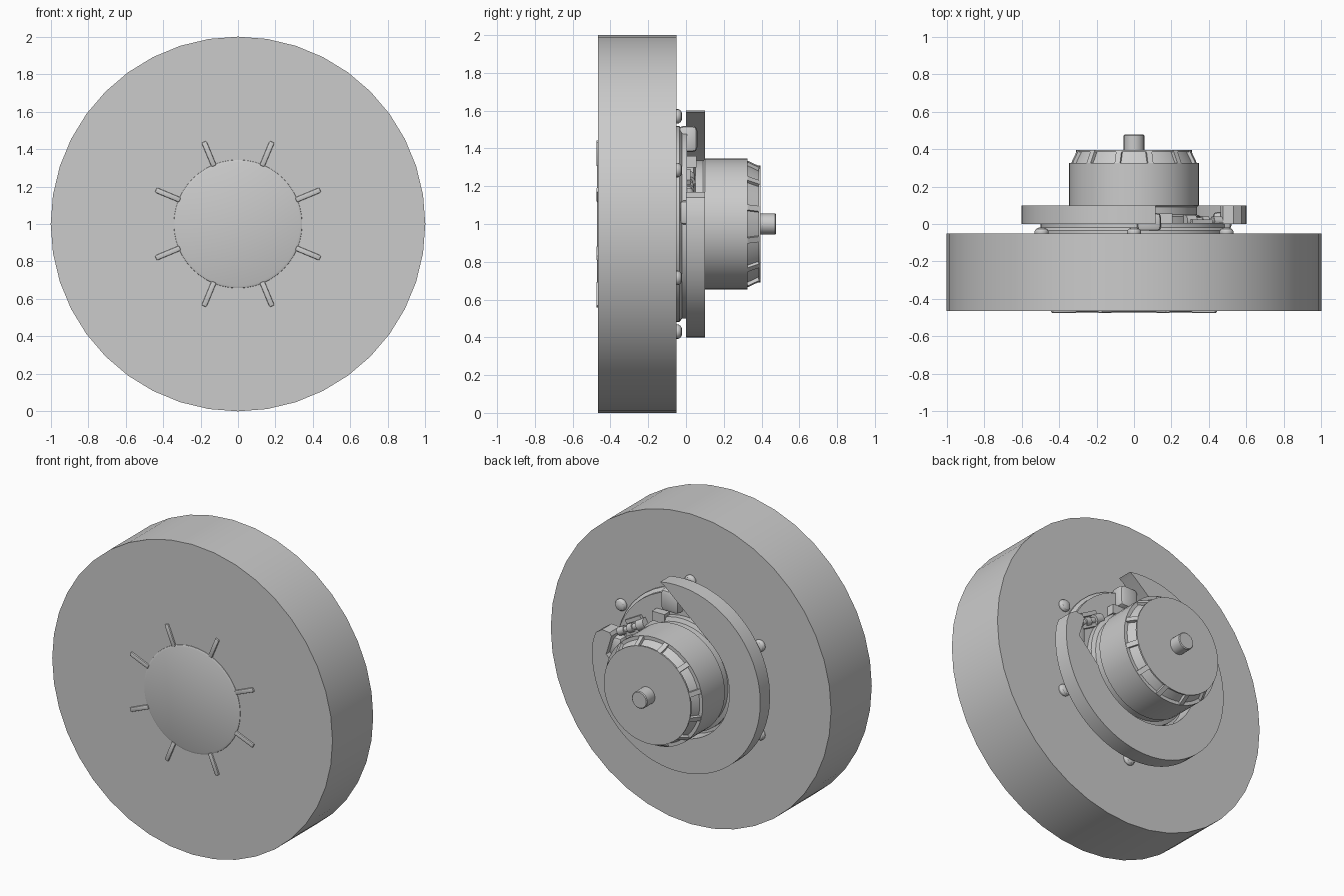
import bpy, bmesh, math
from mathutils import Matrix, Vector

cube = bpy.data.objects.get("Cube")
if cube:
    bpy.data.objects.remove(cube)

grey = bpy.data.materials.new("plain grey")
grey.use_nodes = True
grey.diffuse_color = (0.6, 0.6, 0.6, 1)
grey.node_tree.nodes["Principled BSDF"].inputs["Base Color"].default_value = (0.6, 0.6, 0.6, 1)


def finish(name, bm, smooth=True):
    bmesh.ops.recalc_face_normals(bm, faces=bm.faces)
    mesh = bpy.data.meshes.new(name)
    bm.to_mesh(mesh)
    bm.free()
    mesh.materials.append(grey)
    ob = bpy.data.objects.new(name, mesh)
    bpy.context.collection.objects.link(ob)
    if smooth:
        bpy.ops.object.select_all(action='DESELECT')
        ob.select_set(True)
        bpy.context.view_layer.objects.active = ob
        bpy.ops.object.shade_smooth_by_angle(angle=math.radians(30))
    return ob


def lathe(name, profile, segs, matrix=None):
    """Closed turned solid: (radius, depth) rings around the y axis at wheel height."""
    bm = bmesh.new()
    rings = []
    for r, y in profile:
        rings.append([bm.verts.new((r * math.cos(a), y, r * math.sin(a)))
                      for a in (2 * math.pi * i / segs for i in range(segs))])
    for lo, hi in zip(rings, rings[1:]):
        for i in range(segs):
            j = (i + 1) % segs
            bm.faces.new((lo[i], lo[j], hi[j], hi[i]))
    bm.faces.new(rings[0])
    bm.faces.new(rings[-1])
    bm.transform(matrix or Matrix.Translation((0, 0, 1)))
    return finish(name, bm)


def slab(name, outline, y0, y1):
    """Outline in x and height above the axle, extruded along y."""
    bm = bmesh.new()
    face = bm.faces.new([bm.verts.new((x, y0, 1 + z)) for x, z in outline])
    new = bmesh.ops.extrude_face_region(bm, geom=[face])["geom"]
    bmesh.ops.translate(bm, vec=(0, y1 - y0, 0),
                        verts=[v for v in new if isinstance(v, bmesh.types.BMVert)])
    return finish(name, bm)


def block(name, centre, size, angle=0, bevel=0.0):
    bm = bmesh.new()
    bmesh.ops.create_cube(bm, size=1)
    bm.transform(Matrix.Diagonal((*size, 1)))
    if bevel:
        bmesh.ops.bevel(bm, geom=bm.edges[:], offset=bevel, segments=2,
                        profile=0.5, affect='EDGES')
    bm.transform(Matrix.Translation(centre) @ Matrix.Rotation(-angle, 4, 'Y'))
    return finish(name, bm, bevel > 0)


def arc(r, start, end, steps):
    return [(r * math.cos(a), r * math.sin(a)) for a in
            (math.radians(start + (end - start) * i / steps) for i in range(steps + 1))]


# Main wheel and the shallow embossed hub on its front
lathe("wheel_disc", [(1, -0.465), (1, -0.05)], 40)
lathe("front_hub", [(0.345, -0.46), (0.342, -0.467), (0.33, -0.472)], 48)
for i in range(8):
    a = math.radians(22.5 + 45 * i)
    block(f"front_spoke_{i + 1}", (0.405 * math.cos(a), -0.465, 1 + 0.405 * math.sin(a)),
          (0.14, 0.02, 0.028), a, 0.006)

# Round back plate and six dome bolts
lathe("back_plate", [(0.52, -0.05), (0.52, -0.035), (0.5, -0.02), (0.5, 0.005)], 48)
for i in range(6):
    a = math.radians(30 + 60 * i)
    spot = Matrix.Translation((0.57 * math.cos(a), 0, 1 + 0.57 * math.sin(a)))
    lathe(f"bolt_{i + 1}", [(0.038, -0.055), (0.038, -0.04), (0.03, -0.027),
                            (0.015, -0.02)], 16, spot)

# Open crescent guard with a hooked lower tip
guard = arc(0.6, 79, 368, 56)
guard += [(0.575, 0.14), (0.53, 0.17), (0.475, 0.165), (0.462, 0.145), (0.475, 0.1), (0.5, 0.02)]
guard += arc(0.38, 340, 135, 36) + [(0.09, 0.575)]
slab("crescent_guard", guard, 0.0, 0.1)
block("upper_guard_pad", (0.08, 0.01, 1.45), (0.13, 0.1, 0.14), 0, 0.025)
block("lower_guard_pad", (0.47, 0.015, 1.06), (0.1, 0.1, 0.13), 0, 0.025)

# Motor drum, tapered rim with ribs, and shaft
lathe("drum_neck", [(0.36, -0.02), (0.36, 0.04), (0.335, 0.05), (0.335, 0.11)], 48)
lathe("drum", [(0.335, 0.09), (0.347, 0.1), (0.347, 0.325), (0.325, 0.325),
               (0.295, 0.385), (0.31, 0.385), (0.31, 0.395)], 48)
rib_profile = [(0.28, 0.32), (0.346, 0.32), (0.31, 0.394), (0.28, 0.394)]
for i in range(12):
    bm = bmesh.new()
    sides = [[bm.verts.new((r, y, s * 0.015)) for r, y in rib_profile] for s in (-1, 1)]
    for side in sides:
        bm.faces.new(side)
    for j in range(4):
        k = (j + 1) % 4
        bm.faces.new((sides[0][j], sides[0][k], sides[1][k], sides[1][j]))
    bm.transform(Matrix.Translation((0, 0, 1)) @ Matrix.Rotation(math.radians(15 + 30 * i), 4, 'Y'))
    finish(f"drum_rib_{i + 1}", bm, False)
lathe("shaft", [(0.055, 0.39), (0.055, 0.472), (0.05, 0.477)], 24)

# Cable fitting and bracket in the guard opening
start, end = Vector((0.27, 0.015, 1.25)), Vector((0.47, 0.015, 1.14))
turn = (end - start).to_track_quat('Y', 'Z').to_matrix().to_4x4()
lathe("cable_fitting", [(0.035, 0), (0.035, 0.06), (0.02, 0.06), (0.02, 0.1), (0.028, 0.1),
                        (0.028, 0.14), (0.018, 0.14), (0.018, 0.17), (0.026, 0.17),
                        (0.026, 0.22)], 16, Matrix.Translation(start) @ turn)
block("cable_bracket", (0.16, 0.02, 1.33), (0.09, 0.07, 0.06))
for i, z in enumerate((1.17, 1.25)):
    block(f"fitting_clip_{i + 1}", (0.36, 0.0, z), (0.12, 0.05, 0.025), math.radians(-29))
